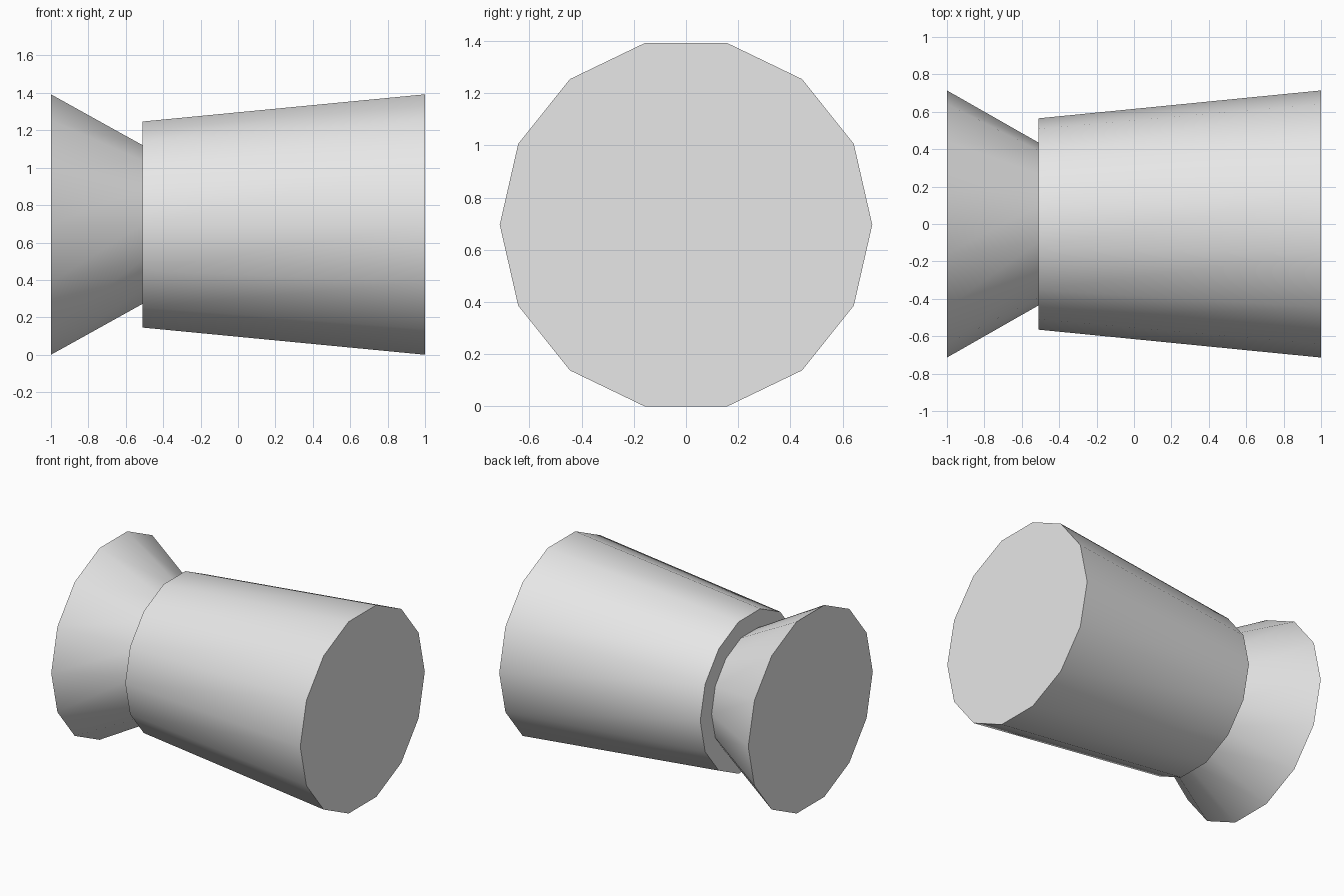
import bpy
import bmesh
import math
from mathutils import Matrix, Vector

if "Cube" in bpy.data.objects:
    bpy.data.objects.remove(bpy.data.objects["Cube"], do_unlink=True)

SIDES = 14
RIM = 0.714                                          # radius of both outer ends
WAIST_X = -0.51                                      # where the two parts meet
AXIS_Z = RIM * math.cos(math.pi / SIDES)             # lowest flat rests on z = 0

grey = bpy.data.materials.new("light grey")
grey.diffuse_color = (0.8, 0.8, 0.8, 1)
grey.use_nodes = True
grey.node_tree.nodes["Principled BSDF"].inputs["Base Color"].default_value = (0.8, 0.8, 0.8, 1)


def frustum(name, x0, x1, r0, r1, open_right=False):
    """Capped cone section along x, from radius r0 at x0 to r1 at x1."""
    bm = bmesh.new()
    bmesh.ops.create_cone(bm, cap_ends=True, segments=SIDES,
                          radius1=r0, radius2=r1, depth=x1 - x0,
                          matrix=Matrix.Rotation(math.pi / 2, 4, 'Y'))
    if open_right:
        caps = [f for f in bm.faces if f.calc_center_median().x > (x1 - x0) * 0.4]
        bmesh.ops.delete(bm, geom=caps, context='FACES_ONLY')
    mesh = bpy.data.meshes.new(name)
    bm.to_mesh(mesh)
    bm.free()
    mesh.materials.append(grey)
    obj = bpy.data.objects.new(name, mesh)
    obj.location = Vector(((x0 + x1) / 2, 0, AXIS_Z))
    bpy.context.collection.objects.link(obj)
    # Rounded sides, crisp end rims
    bpy.ops.object.select_all(action='DESELECT')
    obj.select_set(True)
    bpy.context.view_layer.objects.active = obj
    bpy.ops.object.shade_smooth_by_angle(angle=math.radians(30))
    return obj


# Long body, widening to the right
frustum("body", WAIST_X, 1.0, 0.565, RIM)
# Short flare, widening to the left; its narrow end meets the body
frustum("flared_end", -1.0, WAIST_X, RIM, 0.435, open_right=True)
